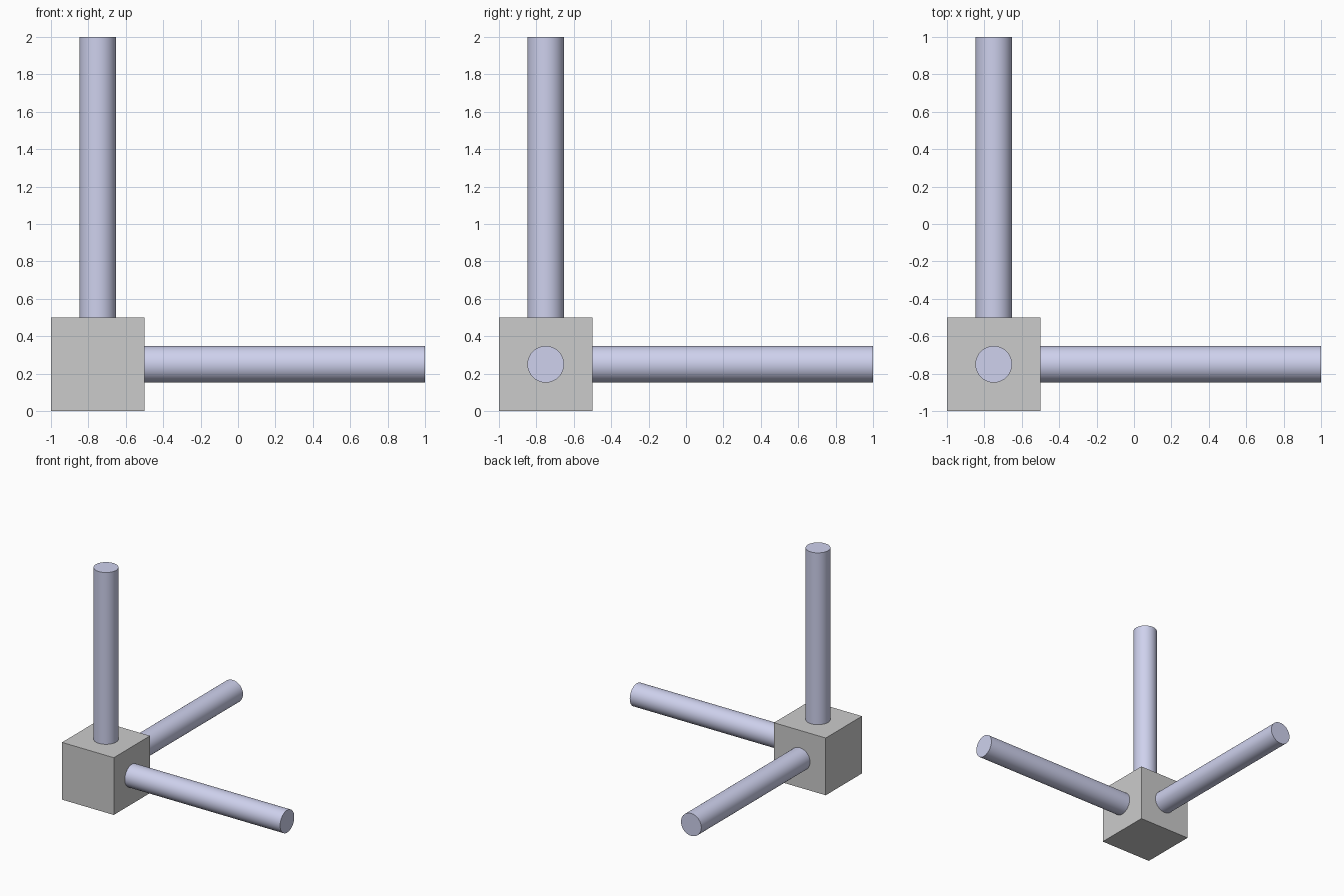
import bpy
from math import radians
from mathutils import Vector

if "Cube" in bpy.data.objects:
    bpy.data.objects.remove(bpy.data.objects["Cube"])

CENTRE = Vector((-0.75, -0.75, 0.25))
HALF = 0.25
ROD_RADIUS = 0.098
ROD_LENGTH = 1.5

# Corner cube
bpy.ops.mesh.primitive_cube_add(size=2 * HALF, location=CENTRE)
bpy.context.object.name = "corner_block"

# Pale blue rod material
rod_blue = bpy.data.materials.new("pale_blue")
rod_blue.diffuse_color = (0.62, 0.64, 0.85, 1)
rod_blue.use_nodes = True
rod_blue.node_tree.nodes["Principled BSDF"].inputs["Base Color"].default_value = rod_blue.diffuse_color


def add_rod(name, direction, rotation):
    """Round rod standing out from one face of the cube."""
    offset = Vector(direction) * (HALF + ROD_LENGTH / 2)
    bpy.ops.mesh.primitive_cylinder_add(
        vertices=64, radius=ROD_RADIUS, depth=ROD_LENGTH,
        location=CENTRE + offset, rotation=rotation)
    rod = bpy.context.object
    rod.name = name
    rod.data.materials.append(rod_blue)
    bpy.ops.object.shade_smooth_by_angle(angle=radians(30))


# One rod along each axis
add_rod("rod_x", (1, 0, 0), (0, radians(90), 0))
add_rod("rod_y", (0, 1, 0), (radians(-90), 0, 0))
add_rod("rod_z", (0, 0, 1), (0, 0, 0))
